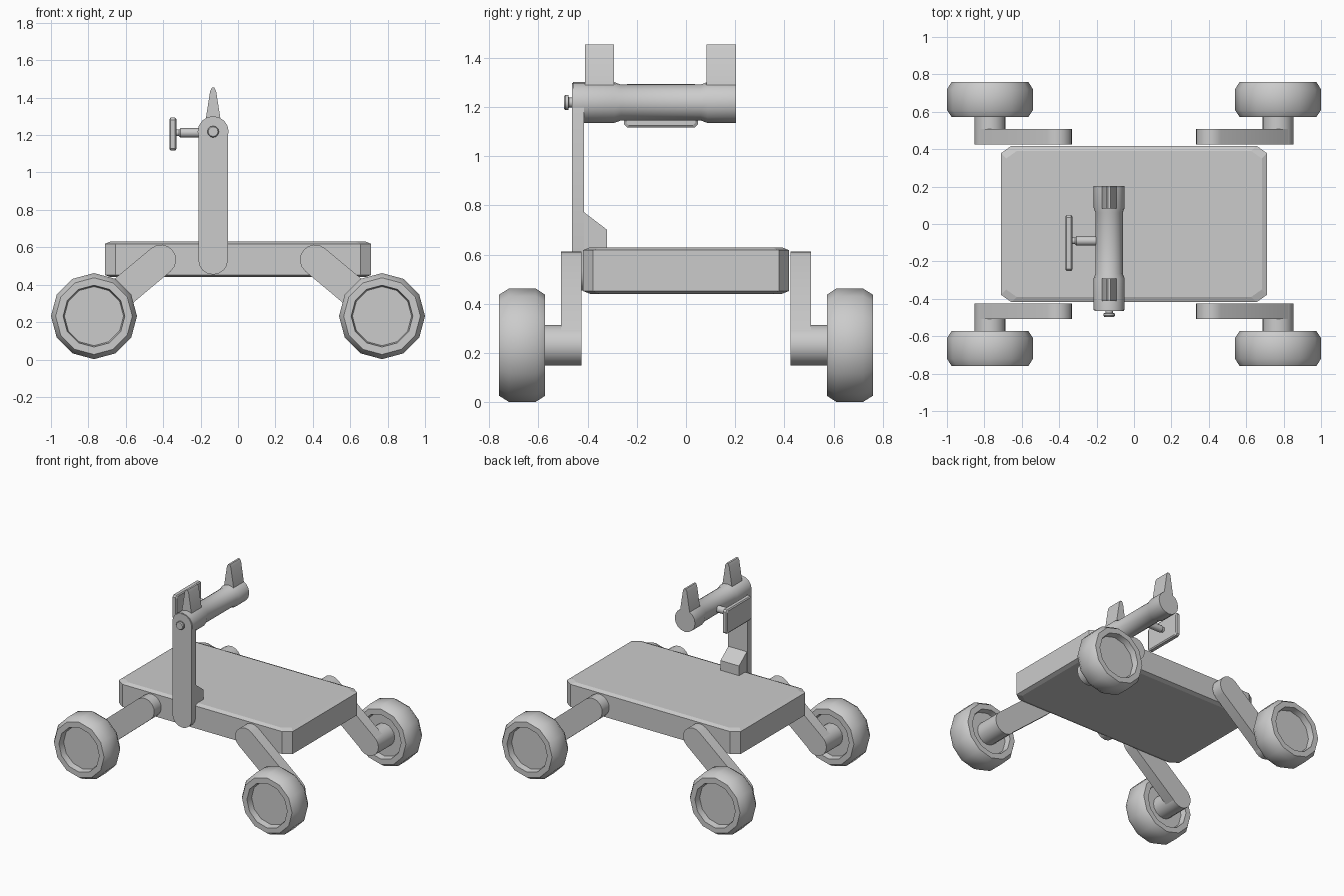
import bpy, bmesh
from math import sin, cos, tau, pi, atan2
from mathutils import Vector

if "Cube" in bpy.data.objects:
    bpy.data.objects.remove(bpy.data.objects["Cube"])


def finish(name, bm, angle=None):
    bmesh.ops.recalc_face_normals(bm, faces=bm.faces)
    me = bpy.data.meshes.new(name)
    bm.to_mesh(me)
    bm.free()
    ob = bpy.data.objects.new(name, me)
    bpy.context.collection.objects.link(ob)
    if angle:
        bpy.ops.object.select_all(action='DESELECT')
        ob.select_set(True)
        bpy.context.view_layer.objects.active = ob
        bpy.ops.object.shade_smooth_by_angle(angle=angle)
    return ob


def loft(name, rings, angle=None):
    """Skin a list of equal-length point rings and cap both ends."""
    bm = bmesh.new()
    vs = [[bm.verts.new(p) for p in ring] for ring in rings]
    n = len(vs[0])
    for a, b in zip(vs, vs[1:]):
        for i in range(n):
            j = (i + 1) % n
            bm.faces.new((a[i], a[j], b[j], b[i]))
    bm.faces.new(vs[0])
    bm.faces.new(vs[-1])
    return finish(name, bm, angle)


def lathe(name, profile, centre, axis='Y', n=12):
    """Turn (radius, position along axis) pairs about the axis through centre."""
    rings = []
    for r, t in profile:
        ring = []
        for i in range(n):
            u, w = r * cos(tau * i / n), r * sin(tau * i / n)
            ring.append(Vector(centre) + Vector((u, t, w) if axis == 'Y' else (t, u, w)))
        rings.append(ring)
    return loft(name, rings, 0.62)


def link(name, a, b, r, y0, y1, n=8):
    """Flat bar with rounded ends joining two (x, z) pivots."""
    d = atan2(b[1] - a[1], b[0] - a[0])
    pts = []
    for c, start in ((b, d - pi / 2), (a, d + pi / 2)):
        for i in range(n + 1):
            t = start + pi * i / n
            pts.append((c[0] + r * cos(t), c[1] + r * sin(t)))
    return loft(name, [[(x, y, z) for x, z in pts] for y in (y0, y1)], 0.62)


# Chassis: slab with cut corners and a shallow edge bevel
def slab_ring(inset, z):
    hx, hy, cx, cy = 0.712 - inset, 0.418 - inset, 0.057, 0.04
    return [(hx, hy - cy, z), (hx - cx, hy, z), (cx - hx, hy, z), (-hx, hy - cy, z),
            (-hx, cy - hy, z), (cx - hx, -hy, z), (hx - cx, -hy, z), (hx, cy - hy, z)]


loft("chassis", [slab_ring(i, z) for i, z in
                 ((0.028, 0.441), (0, 0.452), (0, 0.618), (0.028, 0.63))])

# Wheels, hollow on both faces, with axles and suspension arms
WHEEL = [(0.158, 0.615), (0.165, 0.572), (0.205, 0.572), (0.23, 0.61),
         (0.23, 0.72), (0.205, 0.76), (0.165, 0.76), (0.158, 0.715)]
for sx, end in ((-1, "left"), (1, "right")):
    for sy, side in ((-1, "front"), (1, "back")):
        tag = side + "_" + end
        hub = (sx * 0.77, 0, 0.232)
        lathe("wheel_" + tag, [(r, sy * y) for r, y in WHEEL], hub)
        lathe("axle_" + tag, [(0.083, sy * 0.425), (0.083, sy * 0.63)], hub, n=16)
        link("suspension_arm_" + tag, (sx * 0.412, 0.533), (sx * 0.77, 0.234),
             0.081, sy * 0.425, sy * 0.507)

# Mast and its wedge bracket
MX, HZ = -0.133, 1.218
link("mast", (MX, 0.533), (MX, HZ), 0.079, -0.464, -0.414)
wedge = [(-0.42, 0.62), (-0.42, 0.773), (-0.415, 0.773), (-0.322, 0.702), (-0.322, 0.62)]
loft("mast_bracket", [[(x, y, z) for y, z in wedge] for x in (MX - 0.076, MX + 0.076)])

# Sensor head tube with thicker ends, and the front pivot bolt
lathe("head_tube", [(0.083, -0.46), (0.083, -0.292), (0.073, -0.265), (0.073, 0.06),
                    (0.083, 0.087), (0.083, 0.203)], (MX, 0, HZ), n=16)
lathe("pivot_bolt", [(0.02, -0.455), (0.02, -0.476), (0.031, -0.478), (0.031, -0.49),
                     (0.026, -0.496)], (MX, 0, HZ), n=12)

# Tapered fins standing on both tube ends
fin = [(-0.045, 1.25), (-0.038, 1.295), (-0.016, 1.435), (-0.007, 1.453),
       (0.007, 1.453), (0.016, 1.435), (0.038, 1.295), (0.045, 1.25)]
for name, y0, y1 in (("front_fin", -0.411, -0.292), ("back_fin", 0.083, 0.203)):
    loft(name, [[(MX + x, y, z) for x, z in fin] for y in (y0, y1)], 0.5)

# Side panel on a stepped rod
PY, PZ = -0.102, 1.205


def panel_ring(x, hy, hz, c=0.012):
    return [(x, PY + a, PZ + b) for a, b in
            ((hy, hz - c), (hy - c, hz), (c - hy, hz), (-hy, hz - c),
             (-hy, c - hz), (c - hy, -hz), (hy - c, -hz), (hy, c - hz))]


loft("side_panel", [panel_ring(-0.366, 0.142, 0.08), panel_ring(-0.36, 0.15, 0.088),
                    panel_ring(-0.336, 0.15, 0.088), panel_ring(-0.33, 0.142, 0.08)])
lathe("panel_rod", [(0.018, -0.335), (0.018, -0.315), (0.025, -0.308), (0.025, -0.15)],
      (0, -0.09, 1.212), axis='X', n=12)
